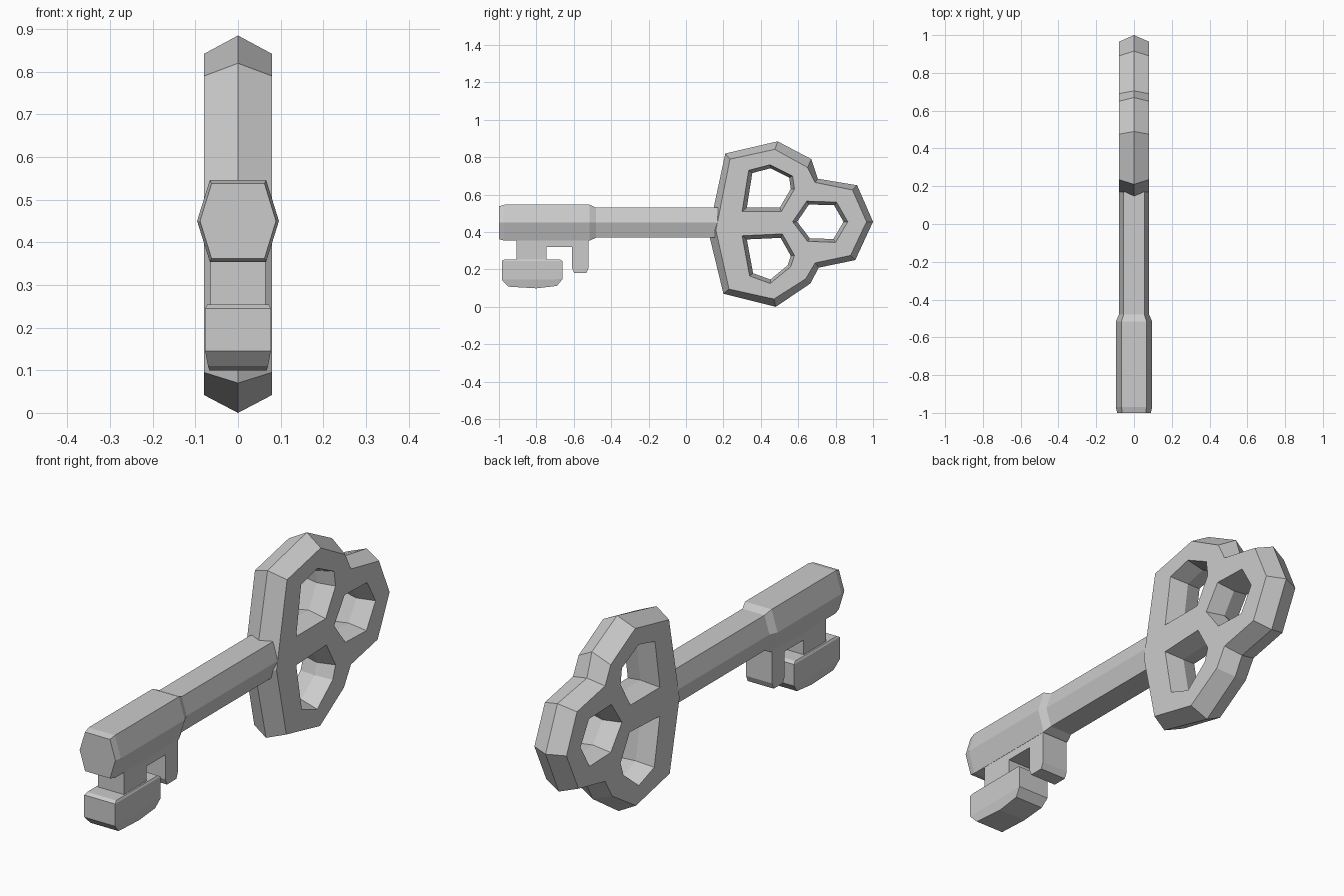
import bpy, bmesh

if "Cube" in bpy.data.objects:
    bpy.data.objects.remove(bpy.data.objects["Cube"])


def finish(name, bm):
    bmesh.ops.recalc_face_normals(bm, faces=bm.faces)
    mesh = bpy.data.meshes.new(name)
    bm.to_mesh(mesh)
    bm.free()
    ob = bpy.data.objects.new(name, mesh)
    bpy.context.collection.objects.link(ob)
    return ob


def bridge(bm, rings):
    for a, b in zip(rings, rings[1:]):
        n = len(a)
        for i in range(n):
            j = (i + 1) % n
            bm.faces.new((a[i], a[j], b[j], b[i]))


def scaled(loop, s):
    cy = sum(p[0] for p in loop) / len(loop)
    cz = sum(p[1] for p in loop) / len(loop)
    return [(cy + (y - cy) * s, cz + (z - cz) * s) for y, z in loop]


def plate(name, loops, half):
    """Plate across x; each loop is (side outline, middle ridge outline)."""
    bm = bmesh.new()
    caps = ([], [])
    for side, ridge in loops:
        rings = [[bm.verts.new((x, y, z)) for y, z in pts]
                 for x, pts in ((-half, side), (0, ridge), (half, side))]
        bridge(bm, rings)
        for cap, ring in zip(caps, (rings[0], rings[-1])):
            cap += [bm.edges.get((ring[i - 1], ring[i])) for i in range(len(ring))]
    for cap in caps:
        bmesh.ops.triangle_fill(bm, edges=cap, use_beauty=True)
    bmesh.ops.dissolve_degenerate(bm, edges=bm.edges, dist=1e-5)
    return finish(name, bm)


def hex_rod(name, stations, zc=0.45):
    """Hexagonal rod along y; stations are (y, half width, flat half width, half height)."""
    bm = bmesh.new()
    rings = []
    for y, w, f, h in stations:
        rings.append([bm.verts.new((x, y, zc + z)) for x, z in
                      ((w, 0), (f, h), (-f, h), (-w, 0), (-f, -h), (f, -h))])
    bridge(bm, rings)
    bm.faces.new(rings[0])
    bm.faces.new(rings[-1])
    return finish(name, bm)


def prism(name, layers):
    """Profiles in the y-z plane stacked across x."""
    bm = bmesh.new()
    rings = [[bm.verts.new((x, y, z)) for y, z in pts] for x, pts in layers]
    bridge(bm, rings)
    bm.faces.new(rings[0])
    bm.faces.new(rings[-1])
    return finish(name, bm)


# Bow: trefoil handle with a ridge around its rim and inside its holes
rim_ridge = [(.21, .82), (.49, .885), (.67, .79), (.705, .685), (.915, .65), (1.0, .455),
             (.905, .25), (.71, .21), (.665, .125), (.48, 0), (.20, .07), (.12, .40)]
rim_side = [(.235, .79), (.475, .842), (.65, .745), (.69, .665), (.89, .625), (.965, .455),
            (.88, .275), (.69, .235), (.64, .15), (.47, .042), (.23, .095), (.16, .41)]
holes = [
    [(.335, .73), (.45, .76), (.57, .70), (.58, .63), (.51, .51), (.30, .51)],
    [(.30, .38), (.515, .39), (.58, .275), (.56, .215), (.45, .125), (.34, .165)],
    [(.57, .455), (.645, .565), (.805, .56), (.865, .455), (.80, .345), (.65, .35)],
]
plate("bow", [(rim_side, rim_ridge)] + [(h, scaled(h, .84)) for h in holes], .08)

# Shaft: thick front collar stepping down to a thinner rod
hex_rod("shaft", [(-1.0, .089, .062, .088), (-.97, .096, .066, .096),
                  (-.515, .096, .066, .096), (-.48, .08, .055, .08),
                  (.17, .08, .055, .08)])

# Bit stem with its rear tooth
stem = [(-.905, .40), (-.905, .22), (-.745, .22), (-.745, .32), (-.61, .32), (-.61, .21),
        (-.598, .182), (-.532, .182), (-.52, .21), (-.52, .40)]
prism("bit_stem", [(-.065, stem), (.065, stem)])

# Bit block: chamfered lower tooth, tapered towards the bottom
bm = bmesh.new()
block = [(-.985, .145, .077), (-.985, .245, .077), (-.97, .254, .072), (-.675, .254, .072),
         (-.66, .245, .077), (-.66, .148, .077), (-.69, .112, .07), (-.80, .099, .067),
         (-.95, .108, .07)]
sides = [[bm.verts.new((s * x, y, z)) for y, z, x in block] for s in (-1, 1)]
bridge(bm, sides)
for r in sides:
    # side wall, top chamfer and lower taper
    for ids in ((1, 2, 3, 4), (0, 1, 4, 5), (0, 5, 6, 7, 8)):
        bm.faces.new([r[i] for i in ids])
finish("bit_block", bm)
